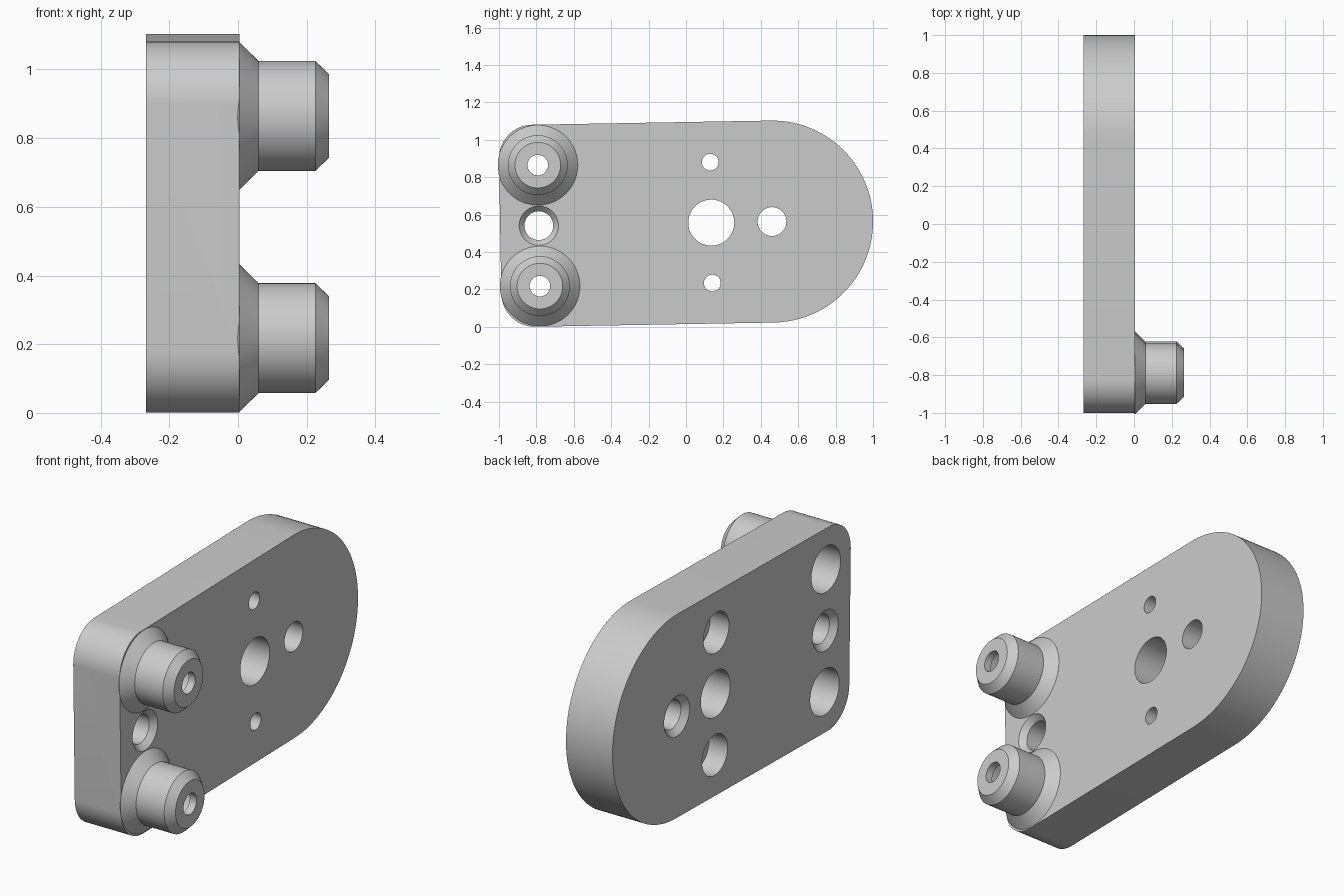
import bpy
import bmesh
from math import cos, sin, pi, radians

if "Cube" in bpy.data.objects:
    bpy.data.objects.remove(bpy.data.objects["Cube"])

# Plate frame: u runs along the plate, v across it, origin at the round end's centre
TILT = radians(1)
CY, CZ = 0.46, 0.563
BACK, FACE = -0.268, 0.005
ROUND, END, CORNER = 0.54, -1.454, 0.18
BOSS_U, BOSS_V = -1.247, 0.3235

grey = bpy.data.materials.new("grey metal")
grey.use_nodes = True
grey.diffuse_color = (0.6, 0.6, 0.6, 1)
grey.node_tree.nodes["Principled BSDF"].inputs["Base Color"].default_value = (0.6, 0.6, 0.6, 1)


def place(x, u, v):
    return (x, CY + u * cos(TILT) - v * sin(TILT), CZ + u * sin(TILT) + v * cos(TILT))


def arc(u, v, r, start, end, steps):
    angles = [radians(start + (end - start) * i / steps) for i in range(steps + 1)]
    return [(u + r * cos(a), v + r * sin(a)) for a in angles]


def loft(bm, rings):
    """Skin a closed solid through matching rings of points."""
    rows = [[bm.verts.new(p) for p in ring] for ring in rings]
    n = len(rows[0])
    for a, b in zip(rows, rows[1:]):
        for i in range(n):
            bm.faces.new((a[i], a[(i + 1) % n], b[(i + 1) % n], b[i]))
    bm.faces.new(rows[0])
    bm.faces.new(rows[-1])


def turned(bm, u, v, profile, sides=72):
    """Turn an (x, radius) profile about an axis through (u, v)."""
    loft(bm, [[place(x, *p) for p in arc(u, v, r, 0, 360, sides)[:-1]] for x, r in profile])


def finish(name, bm):
    bmesh.ops.recalc_face_normals(bm, faces=bm.faces)
    mesh = bpy.data.meshes.new(name)
    bm.to_mesh(mesh)
    bm.free()
    mesh.materials.append(grey)
    obj = bpy.data.objects.new(name, mesh)
    bpy.context.collection.objects.link(obj)
    return obj


def combine(target, tool, operation):
    mod = target.modifiers.new(tool.name, 'BOOLEAN')
    mod.operation = operation
    mod.solver = 'EXACT'
    mod.object = tool
    bpy.context.view_layer.objects.active = target
    bpy.ops.object.modifier_apply(modifier=mod.name)
    bpy.data.objects.remove(tool)


# Plate with one round end and two rounded corners
cu, cv = END + CORNER, ROUND - CORNER
outline = (arc(0, 0, ROUND, -90, 90, 72)
           + arc(cu, cv, CORNER, 90, 180, 20)
           + arc(cu, -cv, CORNER, 180, 270, 20))
bm = bmesh.new()
loft(bm, [[place(x, *p) for p in outline] for x in (BACK, FACE)])
plate = finish("mounting_plate", bm)

# Two bosses with flared feet and chamfered tips
bm = bmesh.new()
for side in (-1, 1):
    turned(bm, BOSS_U, side * BOSS_V,
           [(-0.05, 0.15), (FACE, 0.214), (0.06, 0.16), (0.225, 0.16), (0.265, 0.122)])
combine(plate, finish("bosses", bm), 'UNION')

# Holes, bores and countersinks, cut from the back
bm = bmesh.new()
start, stop = BACK - 0.1, FACE + 0.1
for side in (-1, 1):
    # deep boss bores that leave a thin lip at the tip
    turned(bm, BOSS_U, side * BOSS_V,
           [(start, 0.122), (0.225, 0.122), (0.225, 0.055), (0.4, 0.055)])
    # small counterbored screw holes
    floor = BACK + 0.11
    turned(bm, -0.325, side * 0.323,
           [(start, 0.107), (floor, 0.107), (floor, 0.045), (stop, 0.045)])
# large plain hole
turned(bm, -0.325, 0, [(start, 0.123), (stop, 0.123)])
# hole countersunk on the back only
sink = [(start, 0.107), (BACK, 0.107), (BACK + 0.03, 0.077)]
turned(bm, 0, 0, sink + [(stop, 0.077)])
# hole between the bosses, countersunk on both faces
turned(bm, BOSS_U, 0, sink + [(FACE - 0.03, 0.077), (FACE, 0.105), (stop, 0.105)])
combine(plate, finish("hole_cutters", bm), 'DIFFERENCE')

# Smooth round walls, crisp edges
bpy.ops.object.select_all(action='DESELECT')
plate.select_set(True)
bpy.context.view_layer.objects.active = plate
bpy.ops.object.shade_smooth_by_angle(angle=radians(25))
